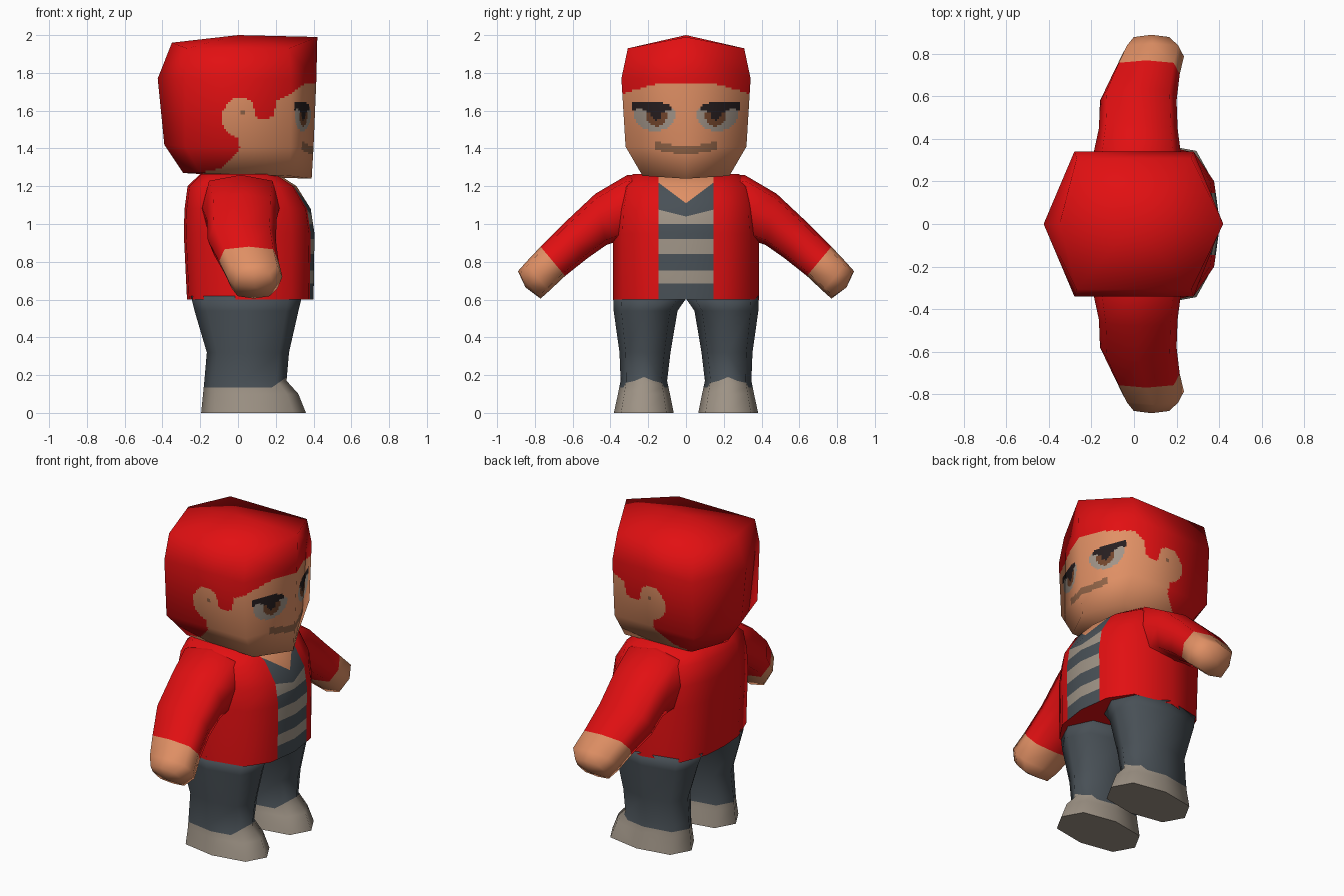
import bpy, bmesh, math
from mathutils import Vector as V

if "Cube" in bpy.data.objects:
    bpy.data.objects.remove(bpy.data.objects["Cube"])


def material(name, rgb):
    m = bpy.data.materials.new(name)
    m.diffuse_color = (*rgb, 1)
    m.use_nodes = True
    m.node_tree.nodes["Principled BSDF"].inputs["Base Color"].default_value = m.diffuse_color
    return m


MATS = [material(n, c) for n, c in [
    ("red", (0.76, 0.005, 0.006)), ("skin", (0.75, 0.28, 0.13)),
    ("slate grey", (0.065, 0.080, 0.093)), ("warm beige", (0.34, 0.29, 0.235)),
    ("brow black", (0.02, 0.013, 0.014)), ("eye grey", (0.36, 0.30, 0.25)),
    ("iris brown", (0.17, 0.06, 0.025)), ("lip brown", (0.29, 0.13, 0.065))]]
RED, SKIN, SLATE, BEIGE, BLACK, EYE, IRIS, LIP = range(8)


def build(name, rings, poles, rule, cuts=(), sharp=()):
    """Loft rings, close with pole points, cut along planes, colour by rule."""
    bm = bmesh.new()
    rv = [[bm.verts.new(p) for p in r] for r in rings]
    n = len(rings[0])
    for a, b in zip(rv, rv[1:]):
        for i in range(n):
            j = (i + 1) % n
            bm.faces.new((a[i], a[j], b[j], b[i]))
    for r, p in ((rv[0], poles[0]), (rv[-1], poles[1])):
        c = bm.verts.new(p)
        for i in range(n):
            bm.faces.new((r[i], r[(i + 1) % n], c))
    bmesh.ops.recalc_face_normals(bm, faces=bm.faces)
    # hard rims
    rims = {v for k in sharp for v in rv[k]}
    bmesh.ops.split_edges(bm, edges=[e for e in bm.edges if e.verts[0] in rims and e.verts[1] in rims])
    bm.normal_update()
    # keep the low-poly smooth normals through the cuts
    lay = bm.verts.layers.float_vector.new("n")
    for v in bm.verts:
        v[lay] = v.normal
    for co, no, keep in cuts:
        fs = [f for f in bm.faces if keep(f.calc_center_median())]
        geom = fs + list({e for f in fs for e in f.edges}) + list({v for f in fs for v in f.verts})
        bmesh.ops.bisect_plane(bm, geom=geom, dist=1e-5, plane_co=co, plane_no=no)
    for f in bm.faces:
        f.smooth = True
        f.material_index = rule(f.calc_center_median())
    me = bpy.data.meshes.new(name)
    for m in MATS:
        me.materials.append(m)
    bm.to_mesh(me)
    bm.free()
    normals = [V(d.vector).normalized() for d in me.attributes["n"].data]
    me.attributes.remove(me.attributes["n"])
    me.normals_split_custom_set_from_vertices(normals)
    ob = bpy.data.objects.new(name, me)
    bpy.context.collection.objects.link(ob)
    return ob


def mirrored(half):
    """Half outline (front to back, y >= 0) to a full ring."""
    return [V(p) for p in half] + [V((x, -y, z)) for x, y, z in half[-2:0:-1]]


def octagon(center, a, b, k=0.82):
    """Squarish eight-point ring spanned by half axes a and b."""
    dirs = [(1, 0), (k, k), (0, 1), (-k, k), (-1, 0), (-k, -k), (0, -1), (k, -k)]
    return [center + a * s + b * t for s, t in dirs]


def inside(poly, x, z):
    hit = False
    for (x1, z1), (x2, z2) in zip(poly, poly[1:] + poly[:1]):
        if (z1 > z) != (z2 > z) and x < x1 + (z - z1) / (z2 - z1) * (x2 - x1):
            hit = not hit
    return hit


# ---- head: hexagonal loft with hair, ears and face coloured by rule
head = [mirrored(h) for h in (
    [(0.39, 0, 1.24), (0.27, 0.23, 1.255), (-0.2, 0.23, 1.27), (-0.29, 0, 1.27)],
    [(0.40, 0, 1.41), (0.28, 0.32, 1.41), (-0.28, 0.32, 1.41), (-0.39, 0, 1.42)],
    [(0.415, 0, 1.77), (0.28, 0.342, 1.77), (-0.28, 0.342, 1.77), (-0.425, 0, 1.77)],
    [(0.42, 0, 1.99), (0.27, 0.308, 1.93), (-0.27, 0.308, 1.93), (-0.35, 0, 1.96)])]
SKIN_AREA = [(0.5, 1.75), (0.35, 1.74), (0.28, 1.69), (0.2, 1.65), (0.19, 1.565), (0.1, 1.555),
             (0.08, 1.64), (0.04, 1.67), (-0.03, 1.665), (-0.08, 1.6), (-0.08, 1.52),
             (-0.04, 1.47), (0, 1.46), (0.01, 1.40), (-0.04, 1.34), (-0.1, 1.29),
             (-0.18, 1.275), (-0.18, 1.1), (0.5, 1.1)]
BROW = [(0.07, 1.60), (0.085, 1.63), (0.14, 1.645), (0.26, 1.65), (0.29, 1.635),
        (0.29, 1.60), (0.24, 1.615), (0.21, 1.595), (0.11, 1.595)]


def head_colour(c):
    y, z = abs(c.y), c.z
    if not inside(SKIN_AREA, c.x, z):
        return RED
    if c.x > 0.27:
        if inside(BROW, y, z):
            return BLACK
        if z < 1.61:
            if abs(y - 0.157) < 0.026 and 1.555 < z + abs(y - 0.157) * -0.6 + 0.005:
                return BLACK
            if math.hypot(y - 0.157, z - 1.572) < 0.055:
                return IRIS
            if math.hypot((y - 0.165) / 0.108, (z - 1.575) / 0.083) < 1:
                return EYE
        if y < 0.165 and abs(z - 1.393 - 0.9 * y * y) < 0.021:
            return LIP
    elif math.hypot(c.x - 0.02, z - 1.59) < 0.012:
        return LIP
    return SKIN


STEP = 0.011
cuts = [((0, 0, 1.26 + i * STEP), (0, 0, 1), lambda c: c.z < 1.9) for i in range(46)]
cuts += [((-0.25 + i * STEP, 0, 0), (1, 0, 0), lambda c: c.x < 0.28 and c.z < 1.78) for i in range(48)]
cuts += [((0, s * i * STEP, 0), (0, 1, 0), lambda c: c.x > 0.27 and c.z < 1.78)
         for i in range(1, 31) for s in (-1, 1)]
build("head", head, ((0.05, 0, 1.25), (0, 0, 2.0)), head_colour, cuts)

# ---- torso: open jacket over a striped shirt
PROFILE = [(0.6, 0.40, 0.27, 0.387), (0.95, 0.405, 0.287, 0.387), (1.08, 0.385, 0.283, 0.38),
           (1.2, 0.31, 0.267, 0.355), (1.265, 0.21, 0.2, 0.28)]
torso = [mirrored([(f, 0, z), (f * 0.93, w * 0.52, z), (f * 0.7, w * 0.87, z), (0.04, w, z),
                   (-b * 0.72, w * 0.85, z), (-b * 0.96, w * 0.4, z), (-b, 0, z)])
         for z, f, b, w in PROFILE]
EDGE = 0.145
STRIPES = [(0.685, SLATE), (0.755, BEIGE), (0.84, SLATE), (0.92, BEIGE), (1.0, SLATE)]


def torso_colour(c):
    y = abs(c.y)
    if y > EDGE or c.x < 0.03 or c.z < 0.601:
        return RED
    for top, m in STRIPES:
        if c.z < top:
            return m
    if c.z < 1.04 + 0.25 * y:
        return BEIGE
    return SLATE if c.z < 1.11 + 0.75 * y else SKIN


def shirt(c):
    return c.x > 0.1 and abs(c.y) < EDGE


cuts = [((0, s * EDGE, 0), (0, 1, 0), lambda c: c.x > 0) for s in (-1, 1)]
cuts += [((0, 0, z), (0, 0, 1), shirt) for z, m in STRIPES]
for s in (-1, 1):
    for base, slope in ((1.04, 0.25), (1.11, 0.75)):
        cuts.append(((0, 0, base), (0, -s * slope, 1), lambda c, s=s: shirt(c) and c.y * s > 0))
build("torso", torso, ((0.05, 0, 0.6), (0, 0, 1.27)), torso_colour, cuts, sharp=(0,))

# ---- arms: top (y, z), underside (y, z), x range
ARM = [(0.2, 1.25, 0.2, 0.86, -0.19, 0.22), (0.31, 1.26, 0.36, 0.91, -0.19, 0.22),
       (0.48, 1.16, 0.42, 0.89, -0.165, 0.205), (0.64, 1.01, 0.52, 0.82, -0.16, 0.20),
       (0.77, 0.88, 0.64, 0.725, -0.10, 0.215), (0.85, 0.795, 0.725, 0.645, -0.06, 0.235),
       (0.89, 0.75, 0.77, 0.605, -0.02, 0.185)]
# ---- legs: height, x range, y range
LEG = [(0, -0.195, 0.36, 0.065, 0.382), (0.10, -0.185, 0.32, 0.085, 0.36),
       (0.17, -0.178, 0.257, 0.10, 0.346), (0.32, -0.165, 0.27, 0.082, 0.352),
       (0.54, -0.23, 0.32, 0.045, 0.383), (0.62, -0.25, 0.34, -0.01, 0.386)]
for side, s in (("left", 1), ("right", -1)):
    rings = [octagon(V(((x0 + x1) / 2, s * (ty + by) / 2, (tz + bz) / 2)),
                     V(((x1 - x0) / 2, 0, 0)), V((0, s * (ty - by) / 2, (tz - bz) / 2)))
             for ty, tz, by, bz, x0, x1 in ARM]
    build(side + "_arm", rings, ((0, s * 0.2, 1.05), (0.09, s * 0.85, 0.665)),
          lambda c: SKIN if abs(c.y) * 0.766 - c.z * 0.643 > 0.024 else RED)
    rings = [octagon(V(((x0 + x1) / 2, s * (y0 + y1) / 2, z)),
                     V(((x1 - x0) / 2, 0, 0)), V((0, (y1 - y0) / 2, 0)), 0.76)
             for z, x0, x1, y0, y1 in LEG]
    build(side + "_leg", rings, ((0.08, s * 0.22, 0), (0.05, s * 0.2, 0.62)),
          lambda c: BEIGE if c.z < 0.135 + max(0, 0.7 * (c.x - 0.18)) else SLATE,
          [((0, 0, 0.135), (0, 0, 1), lambda c: True),
           ((0.18, 0, 0.135), (-0.7, 0, 1), lambda c: 0.05 < c.z < 0.3)], sharp=(0,))
